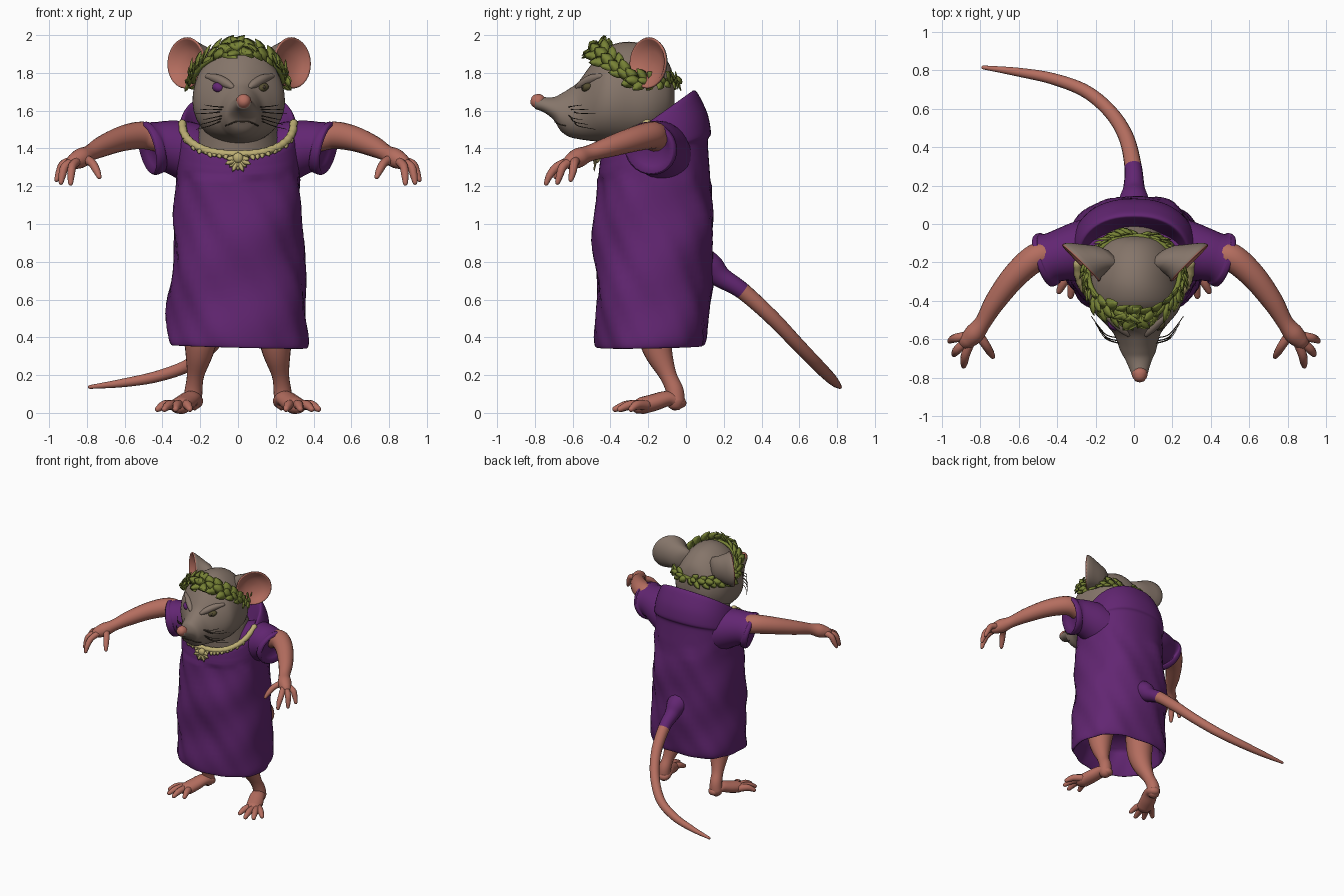
import bpy, bmesh, math, random
from mathutils import Vector

if "Cube" in bpy.data.objects:
    bpy.data.objects.remove(bpy.data.objects["Cube"])
random.seed(4)

def material(name, col):
    m = bpy.data.materials.new(name)
    m.diffuse_color = (*col, 1)
    m.use_nodes = True
    m.node_tree.nodes["Principled BSDF"].inputs["Base Color"].default_value = m.diffuse_color
    return m

PURPLE = material("purple cloth", (0.122, 0.019, 0.168))
SKIN = material("pink skin", (0.46, 0.155, 0.115))
FUR = material("grey brown fur", (0.235, 0.178, 0.143))
LEAF = material("laurel green", (0.185, 0.225, 0.036))
GOLD = material("pale gold", (0.50, 0.42, 0.17))
DARK = material("dark brown", (0.05, 0.037, 0.025))
EYE = material("olive eye", (0.09, 0.075, 0.03))

def spline(pts, n):
    """Catmull-Rom through tuples of any size, n steps per span."""
    out = []
    for i in range(len(pts) - 1):
        p = [pts[max(0, min(len(pts) - 1, i + k))] for k in (-1, 0, 1, 2)]
        for j in range(n):
            t = j / n
            out.append([0.5 * (2 * b + (c - a) * t + (2 * a - 5 * b + 4 * c - d) * t * t
                               + (3 * b - a - 3 * c + d) * t ** 3) for a, b, c, d in zip(*p)])
    return out + [list(pts[-1])]

def add_loft(bm, rings):
    rows = [[bm.verts.new(p) for p in r] for r in rings]
    n = len(rows[0])
    for a, b in zip(rows, rows[1:]):
        for i in range(n):
            bm.faces.new((a[i], a[(i + 1) % n], b[(i + 1) % n], b[i]))
    bm.faces.new(rows[0])
    bm.faces.new(rows[-1])

def finish(bm, name, mats, rule=None, smooth=True):
    bmesh.ops.recalc_face_normals(bm, faces=bm.faces[:])
    for i, f in enumerate(bm.faces):
        f.smooth = smooth
        if rule:
            f.material_index = rule(f.calc_center_median(), i)
    me = bpy.data.meshes.new(name)
    bm.to_mesh(me)
    bm.free()
    for m in mats:
        me.materials.append(m)
    ob = bpy.data.objects.new(name, me)
    bpy.context.collection.objects.link(ob)
    return ob

def add_tube(bm, pts, n=5, seg=14, flat=1.0, ref=Vector((0, 0, 1)), bumps=0.0, cap=1.0):
    """Tube through (x, y, z, radius); cap sets end roundness, negative is hollow."""
    c = spline(pts, n)
    rings = []
    for i, q in enumerate(c):
        p = Vector(q[:3])
        t = (Vector(c[min(i + 1, len(c) - 1)][:3]) - Vector(c[max(i - 1, 0)][:3])).normalized()
        s = t.cross(ref).normalized()
        u = s.cross(t)
        r = q[3] * (1 + bumps * math.sin(i * 1.9))
        ends = [(0, 1)]
        if i == 0: ends = [(-.9 * cap, .35), (-.6 * cap, .75), (0, 1)]
        if i == len(c) - 1: ends = [(0, 1), (.6 * cap, .75), (.9 * cap, .35)]
        for off, k in ends:
            rings.append([p + t * off * r + (s * math.cos(a) + u * math.sin(a) * flat) * r * k
                          for a in (math.tau * j / seg for j in range(seg))])
    add_loft(bm, rings)

def tubes(name, paths, mat, **kw):
    bm = bmesh.new()
    for p in paths:
        add_tube(bm, p, **kw)
    return finish(bm, name, [mat])

def ball(name, loc, size, mat, rot=(0, 0, 0)):
    bm = bmesh.new()
    bmesh.ops.create_uvsphere(bm, u_segments=20, v_segments=12, radius=1)
    ob = finish(bm, name, [mat])
    ob.location, ob.scale, ob.rotation_euler = loc, size, rot

def add_leaf(bm, p, d, n, L, W):
    d = d.normalized()
    s = d.cross(n).normalized()
    u = s.cross(d)
    rings = []
    for t, w in ((0, .25), (.25, .85), (.5, 1), (.78, .65), (1, .05)):
        c = p + d * L * t + u * L * .25 * t * (1 - t)
        rings.append([c + s * W * w, c + u * W * .3 * w, c - s * W * w, c - u * W * .25 * w])
    add_loft(bm, rings)

# tunic with hood: rows are front z, back z, front y, back y, half width
rows = [(.55, .55, -.40, .04, .29), (.38, .39, -.45, .08, .335), (.345, .355, -.465, .095, .352),
        (.37, .38, -.475, .11, .367), (.45, .45, -.478, .12, .37), (.62, .62, -.475, .13, .363),
        (.82, .82, -.487, .14, .348), (1.0, 1.0, -.49, .148, .338), (1.18, 1.2, -.47, .132, .328),
        (1.27, 1.40, -.462, .117, .328), (1.29, 1.45, -.46, .118, .328), (1.305, 1.48, -.458, .132, .33),
        (1.33, 1.57, -.455, .118, .325), (1.35, 1.65, -.45, .085, .315), (1.375, 1.705, -.432, .05, .295),
        (1.365, 1.68, -.41, .025, .272), (1.25, 1.5, -.36, -.02, .21)]
def tunic_ring(q, seg=64):
    zf, zb, yf, yb, rx = q
    out = []
    for j in range(seg):
        a = math.tau * j / seg
        c, s = math.cos(a), math.sin(a)
        x = math.copysign(abs(c) ** .87, c)
        y = math.copysign(abs(s) ** .87, s)
        z = zf + (zb - zf) * (y + 1) / 2
        fold = .006 * math.sin(5 * a + 9 * z) + .005 * math.sin(3 * a - 14 * z) + .004 * math.sin(11 * a + 21 * z)
        k = 1 + (fold / .3 if z < 1.25 else 0)
        out.append(Vector((x * rx * k, (yf + yb) / 2 + y * (yb - yf) / 2 * k, z - .03 * x * max(0, .5 - z) * 2)))
    return out
bm = bmesh.new()
add_loft(bm, [tunic_ring(q) for q in spline(rows, 4)])
finish(bm, "tunic", [PURPLE])

# head: rows are y, bottom z, top z, half width
hrows = [(-.06, 1.60, 1.74, .07), (-.09, 1.52, 1.85, .15), (-.18, 1.44, 1.935, .215), (-.3, 1.42, 1.965, .238),
         (-.4, 1.425, 1.945, .24), (-.46, 1.435, 1.895, .215), (-.52, 1.442, 1.82, .162),
         (-.57, 1.45, 1.752, .122), (-.62, 1.462, 1.715, .104), (-.665, 1.495, 1.688, .09), (-.70, 1.55, 1.672, .072),
         (-.75, 1.59, 1.672, .052), (-.80, 1.61, 1.685, .036)]
def head_point(q, a, k=1.0):
    y, z0, z1, rx = q
    s = math.sin(a)
    return Vector((rx * k * math.cos(a) * (1 - .14 * s) + .03 * max(0, -y - .3) / .5, y,
                   (z0 + z1) / 2 + (z1 - z0) / 2 * k * s))
def on_head(y, deg, k=1.0):
    q = min(spline(hrows, 12), key=lambda h: abs(h[0] - y))
    return head_point(q, math.radians(deg), k)
bm = bmesh.new()
add_loft(bm, [[head_point(q, math.tau * j / 36) for j in range(36)] for q in spline(hrows, 4)])
finish(bm, "head", [FUR])
tubes("neck", [[(0, -.19, 1.25, .21), (0, -.2, 1.4, .222), (0, -.24, 1.54, .2)]], FUR,
      seg=28, ref=Vector((0, 1, 0)), cap=.3)

# nose, mouth, eyes and brows
tubes("nose", [[(.029, -.755, 1.638, .03), (.03, -.78, 1.648, .041), (.03, -.803, 1.655, .034)]],
      SKIN, cap=.6)
tubes("mouth", [[(*on_head(y, d, 1.0), .004) for y, d in
                 ((-.64, 216), (-.675, 228), (-.69, 248), (-.694, 270), (-.69, 292), (-.675, 312), (-.64, 324))]],
      DARK, seg=6)
for s, side in ((-1, "right"), (1, "left")):
    deg = lambda d: d if s > 0 else 180 - d
    p = on_head(-.525, deg(32), .96)
    ball(side + "_eye", p, (.034, .026, .026 if s < 0 else .022), PURPLE if s < 0 else EYE, (0, s * -.3, s * .7))
    if s > 0:
        ball("left_pupil", p + Vector((.006, -.022, .002)), (.01, .008, .01), DARK)
    tubes(side + "_brow", [[(*on_head(y, deg(d), .96), r) for y, d, r in
                            ((-.575, 62, .014), (-.545, 52, .024), (-.50, 40, .024), (-.45, 30, .014))]], FUR)
    # whiskers sweep outward and back
    paths = []
    for k in range(6):
        a = on_head(-.62 + .014 * (k % 3), deg(14 - 7 * k), .98)
        paths.append([(*a, .003), (*(a + Vector((s * .06, .02, .005 - .006 * k))), .0025),
                      (*(a + Vector((s * (.10 + .015 * (k % 3)), .07 + .02 * (k % 3), .012 - .011 * k))), .0012)])
    tubes(side + "_whiskers", paths, DARK, seg=5)

    # ear: pink dish on a fur cone that joins the skull
    n = Vector((s * .70, -.71, .05)).normalized()
    u = n.cross(Vector((0, 0, 1))).normalized()
    v = u.cross(n)
    c = Vector((s * .28 + .006, -.2, 1.853))
    prof = [(.01, -.042, 0), (.06, -.036, 0), (.1, -.018, 0), (.123, .003, 0), (.132, .008, 0), (.136, .0, 0),
            (.127, -.018, 0), (.113, -.026, .03), (.097, -.03, .07), (.085, -.03, .12), (.05, -.03, .15)]
    bm = bmesh.new()
    add_loft(bm, [[c + n * d + Vector((-s, .05, -.15)) * w + (u * math.cos(a) + v * math.sin(a)) * r
                   for a in (math.tau * j / 32 for j in range(32))] for r, d, w in prof])
    finish(bm, side + "_ear", [FUR, SKIN], lambda p, i: int(i < 5 * 32 or i == 10 * 32))

    # sleeve with a rolled cuff
    tubes(side + "_sleeve", [[(s * .17, -.12, 1.345, .165), (s * .28, -.14, 1.39, .155), (s * .37, -.16, 1.41, .138),
                              (s * .425, -.175, 1.41, .13), (s * .445, -.182, 1.405, .142),
                              (s * .47, -.19, 1.398, .143), (s * .482, -.194, 1.395, .13)]],
          PURPLE, seg=28, n=4, cap=-.35)
    # arm and fingers
    arm = [(.42, -.16, 1.45, .07), (.51, -.175, 1.47, .073), (.62, -.27, 1.45, .066), (.72, -.40, 1.41, .055),
           (.785, -.51, 1.375, .043), (.83, -.57, 1.35, .052), (.87, -.61, 1.33, .042)]
    fingers = [[(.85, -.58, 1.34, .025), (.92, -.592, 1.32, .023), (.945, -.60, 1.275, .02), (.96, -.61, 1.235, .013)],
               [(.86, -.60, 1.335, .025), (.915, -.65, 1.305, .023), (.93, -.668, 1.26, .02), (.937, -.68, 1.22, .013)],
               [(.85, -.61, 1.335, .025), (.877, -.68, 1.305, .023), (.884, -.72, 1.26, .02), (.886, -.74, 1.215, .013)],
               [(.82, -.56, 1.35, .026), (.775, -.625, 1.325, .023), (.75, -.665, 1.285, .02), (.735, -.69, 1.25, .013)]]
    flip = lambda path: [(s * x, y, z, r) for x, y, z, r in path]
    tubes(side + "_arm", [flip(arm)], SKIN, seg=18)
    tubes(side + "_fingers", [flip(f) for f in fingers], SKIN, seg=10)

    # leg, foot and toes
    leg = [(.18, -.15, .6, .11), (.195, -.165, .43, .095), (.205, -.145, .32, .075), (.225, -.095, .2, .046),
           (.235, -.06, .12, .047), (.24, -.055, .06, .05)]
    tubes(side + "_leg", [flip(leg)], SKIN, seg=18, ref=Vector((0, 1, 0)))
    foot = [(.232, -.045, .06, .05), (.25, -.1, .075, .055), (.28, -.17, .055, .06), (.305, -.235, .038, .06)]
    tubes(side + "_foot", [flip(foot)], SKIN, seg=18, flat=.75)
    toes = [[(.30 + dx * .3, -.21, .04, .028), (.30 + dx * .7, -.21 + dy * .6, .042, .025),
             (.30 + dx, -.21 + dy, .02, .016)]
            for dx, dy in ((.125, -.08), (.09, -.14), (.03, -.165), (-.045, -.13))]
    tubes(side + "_toes", [flip(t) for t in toes], SKIN, seg=10)

# tail with a cloth covered base
tail = [(0, .07, .79, .10), (0, .13, .765, .078), (0, .19, .715, .056), (-.005, .3, .645, .045), (-.04, .45, .51, .04),
        (-.12, .58, .375, .036), (-.25, .69, .26, .034), (-.42, .755, .195, .03), (-.6, .79, .16, .023),
        (-.785, .815, .137, .01)]
bm = bmesh.new()
add_tube(bm, tail, n=7, seg=16)
finish(bm, "tail", [PURPLE, SKIN], lambda p, i: int(i >= 23 * 16 and p.y > .2))

# laurel wreath around the brow
def wreath_point(a):
    f = math.cos(a)
    return Vector((.238 * math.sin(a), -.262 - .2 * f, 1.755 + .155 * max(0, f) ** 1.2))
tubes("wreath_stem", [[(*wreath_point(math.tau * i / 24), .014) for i in range(25)]], LEAF, n=2, seg=8)
bm = bmesh.new()
for i in range(26):
    for lane in (-1, 0, 1):
        a = -math.pi + math.tau * (i + .33 * lane) / 26
        p = wreath_point(a)
        out = (p - Vector((0, -.27, 1.70))).normalized()
        tan = (wreath_point(a + .02) - p).normalized() * (-1 if a > 0 else 1)
        across = out.cross(tan).normalized()
        j = random.uniform
        front = .75 + .25 * max(0, math.cos(a) + .4)
        d = tan + across * lane * j(.6, 1.1) + out * j(.15, .45)
        add_leaf(bm, p + out * .008, d, out + across * j(-.4, .4), j(.095, .12) * front, j(.032, .04) * front)
finish(bm, "wreath_leaves", [LEAF])

# frayed gold trim along the front of the neckline and its leafy clasp
rim = tunic_ring(rows[14], 64)
path = [(*(rim[j % 64] + Vector((0, -.014, -.006))), .021) for j in range(32, 65, 2)]
tubes("neckline_trim", [path], GOLD, n=4, seg=10, bumps=.08)
bm = bmesh.new()
for q in spline(path, 2):
    add_leaf(bm, Vector(q[:3]) + Vector((0, -.012, 0)),
             Vector((random.uniform(-.6, .6) - q[0], -.5, -1)), Vector((q[0], -1, .3)), random.uniform(.028, .042), .016)
finish(bm, "trim_fringe", [GOLD])
bm = bmesh.new()
for k in range(9):
    a = math.radians(180 + 180 * k / 8)
    d = Vector((math.cos(a), -.25, math.sin(a)))
    add_leaf(bm, Vector((0, -.468, 1.345)), d, Vector((0, -1, .2)), .065 + .012 * (k % 2), .018)
finish(bm, "clasp_leaves", [GOLD])
ball("clasp", (0, -.475, 1.35), (.028, .022, .028), GOLD)
